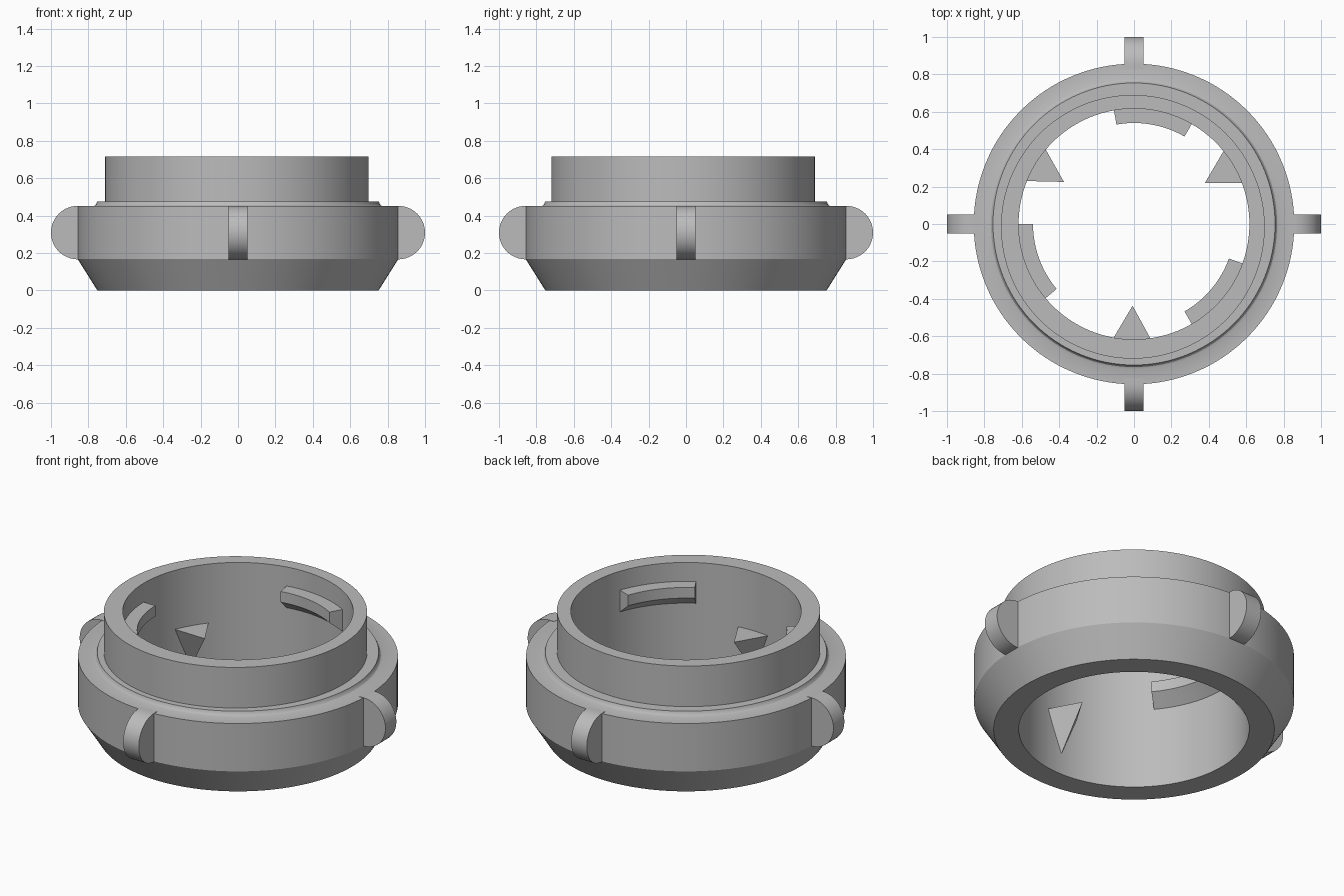
import bpy
import bmesh
from math import sin, cos, pi, radians
from mathutils import Matrix, Vector

cube = bpy.data.objects.get("Cube")
if cube:
    bpy.data.objects.remove(cube)

grey = bpy.data.materials.new("plain_grey")
grey.use_nodes = True
colour = (0.5, 0.5, 0.5, 1)
grey.diffuse_color = colour
grey.node_tree.nodes["Principled BSDF"].inputs["Base Color"].default_value = colour

INNER = 0.617   # bore radius
OUTER = 0.857   # widest radius of the body


def finish(bm, name, smooth=True):
    bmesh.ops.recalc_face_normals(bm, faces=bm.faces)
    mesh = bpy.data.meshes.new(name)
    bm.to_mesh(mesh)
    bm.free()
    mesh.materials.append(grey)
    ob = bpy.data.objects.new(name, mesh)
    bpy.context.collection.objects.link(ob)
    if smooth:
        bpy.ops.object.select_all(action="DESELECT")
        bpy.context.view_layer.objects.active = ob
        ob.select_set(True)
        bpy.ops.object.shade_smooth_by_angle(angle=radians(25))
    return ob


def sweep(bm, profile, start, end, steps):
    """Turn a closed (radius, height) profile about z; cap it if it is an arc."""
    full = end - start == 360
    rings = []
    for i in range(steps if full else steps + 1):
        a = radians(start + (end - start) * i / steps)
        rings.append([bm.verts.new((r * cos(a), r * sin(a), z)) for r, z in profile])
    pairs = list(zip(rings, rings[1:]))
    if full:
        pairs.append((rings[-1], rings[0]))
    else:
        bm.faces.new(rings[0])
        bm.faces.new(rings[-1])
    n = len(profile)
    for p, q in pairs:
        for j in range(n):
            k = (j + 1) % n
            bm.faces.new((p[j], p[k], q[k], q[j]))


# Main ring with chamfered foot and rounded shoulder lip
bm = bmesh.new()
sweep(bm, [(INNER, 0), (0.752, 0), (OUTER, 0.167), (OUTER, 0.45),
           (0.775, 0.45), (0.765, 0.454), (0.758, 0.462), (0.754, 0.475),
           (INNER, 0.475)], 0, 360, 128)
finish(bm, "ring_body")

# Upper collar, its outer wall slightly off centre
bm = bmesh.new()
sweep(bm, [(INNER, 0.475), (0.705, 0.475), (0.705, 0.715), (INNER, 0.715)], 0, 360, 128)
outer_wall = [v for v in bm.verts if v.co.xy.length > 0.66]
bmesh.ops.translate(bm, verts=outer_wall, vec=(-0.006, -0.015, 0))
finish(bm, "collar")

# Four half-round grip lugs
for i, side in enumerate(("left", "back", "right", "front")):
    bm = bmesh.new()
    arc = [(-0.03, -1), (0, -1)]
    arc = [(OUTER - 0.03, 0.166)]
    arc += [(OUTER + 0.143 * cos(t), 0.309 + 0.143 * sin(t))
            for t in (pi * (k / 24 - 0.5) for k in range(25))]
    arc.append((OUTER - 0.03, 0.452))
    face = bm.faces.new([bm.verts.new((x, -0.051, z)) for x, z in arc])
    ext = bmesh.ops.extrude_face_region(bm, geom=[face])
    bmesh.ops.translate(bm, vec=(0, 0.102, 0),
                        verts=[g for g in ext["geom"] if isinstance(g, bmesh.types.BMVert)])
    bm.transform(Matrix.Rotation(i * pi / 2, 4, "Z"))
    finish(bm, "grip_lug_" + side)

# Three bayonet tabs inside the collar, sloped underneath
for i, start in enumerate((60, 180, 300)):
    bm = bmesh.new()
    sweep(bm, [(0.54, 0.54), (0.64, 0.455), (0.64, 0.603), (0.54, 0.603)],
          start, start + 40, 16)
    finish(bm, f"bayonet_tab_{i + 1}")

# Three support wedges tapering down to a point on the bore
for i, angle in enumerate((30, 149, 269)):
    bm = bmesh.new()
    apex, left, right, foot = [bm.verts.new(c) for c in (
        (0.437, 0, 0.366), (0.625, 0.107, 0.366), (0.625, -0.107, 0.366), (0.622, 0, 0.12))]
    for tri in ((apex, left, right), (apex, left, foot),
                (apex, right, foot), (left, right, foot)):
        bm.faces.new(tri)
    bm.transform(Matrix.Rotation(radians(angle), 4, "Z"))
    finish(bm, f"support_wedge_{i + 1}", smooth=False)
